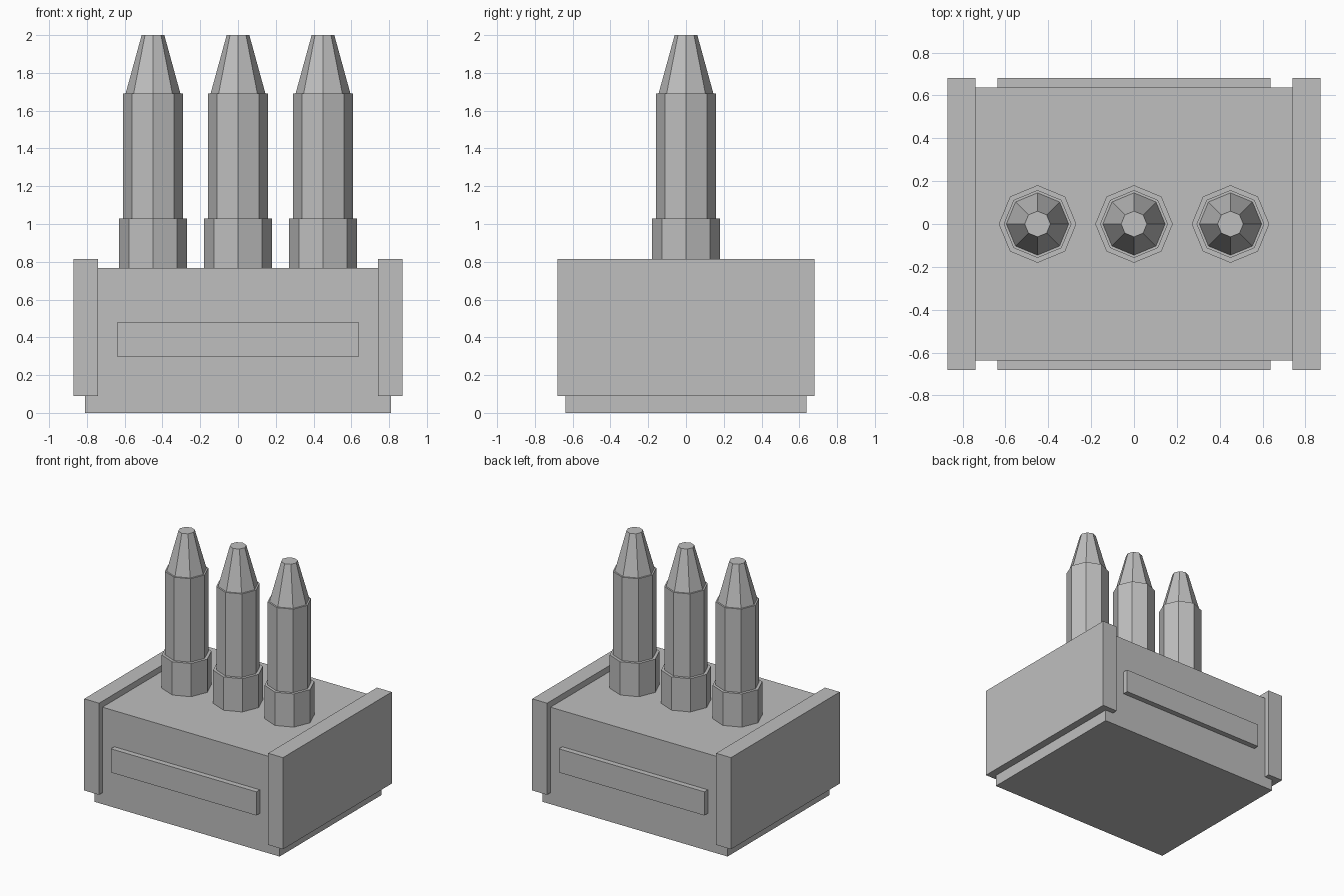
import bpy
import bmesh
from math import pi
from mathutils import Matrix

old = bpy.data.objects.get("Cube")
if old:
    bpy.data.objects.remove(old, do_unlink=True)

grey = bpy.data.materials.new("plain_grey")
grey.use_nodes = True
GREY = (0.52, 0.52, 0.52, 1)
grey.diffuse_color = GREY
grey.node_tree.nodes["Principled BSDF"].inputs["Base Color"].default_value = GREY


def finish(name, bm):
    mesh = bpy.data.meshes.new(name)
    bm.to_mesh(mesh)
    bm.free()
    mesh.materials.append(grey)
    obj = bpy.data.objects.new(name, mesh)
    bpy.context.collection.objects.link(obj)
    return obj


def box(name, low, high):
    size = [b - a for a, b in zip(low, high)]
    mid = [(a + b) / 2 for a, b in zip(low, high)]
    bm = bmesh.new()
    bmesh.ops.create_cube(bm, size=1, matrix=Matrix.Translation(mid) @ Matrix.Diagonal((*size, 1)))
    return finish(name, bm)


def octagon(name, x, z0, z1, r0, r1):
    # Eight-sided prism or taper with corners on the x and y axes
    bm = bmesh.new()
    place = Matrix.Translation((x, 0, (z0 + z1) / 2)) @ Matrix.Rotation(pi / 2, 4, "Z")
    bmesh.ops.create_cone(bm, cap_ends=True, segments=8, radius1=r0, radius2=r1,
                          depth=z1 - z0, matrix=place)
    return finish(name, bm)


# Main housing
box("housing", (-0.81, -0.637, 0), (0.81, 0.637, 0.767))

# Raised end plates
for side, x0, x1 in (("left", 0.74, 0.87), ("right", -0.87, -0.74)):
    box(side + "_end_plate", (x0, -0.68, 0.09), (x1, 0.68, 0.815))

# Raised bars on the front and back
box("front_bar", (-0.637, -0.68, 0.295), (0.637, -0.63, 0.482))
box("back_bar", (-0.637, 0.63, 0.295), (0.637, 0.68, 0.482))

# Three pins, each with a collar, shaft and tapered tip
for place, x in (("right", -0.45), ("middle", 0), ("left", 0.45)):
    octagon(place + "_pin_collar", x, 0.75, 1.03, 0.181, 0.181)
    octagon(place + "_pin_shaft", x, 1.02, 1.69, 0.158, 0.158)
    octagon(place + "_pin_tip", x, 1.68, 2.0, 0.148, 0.06)
